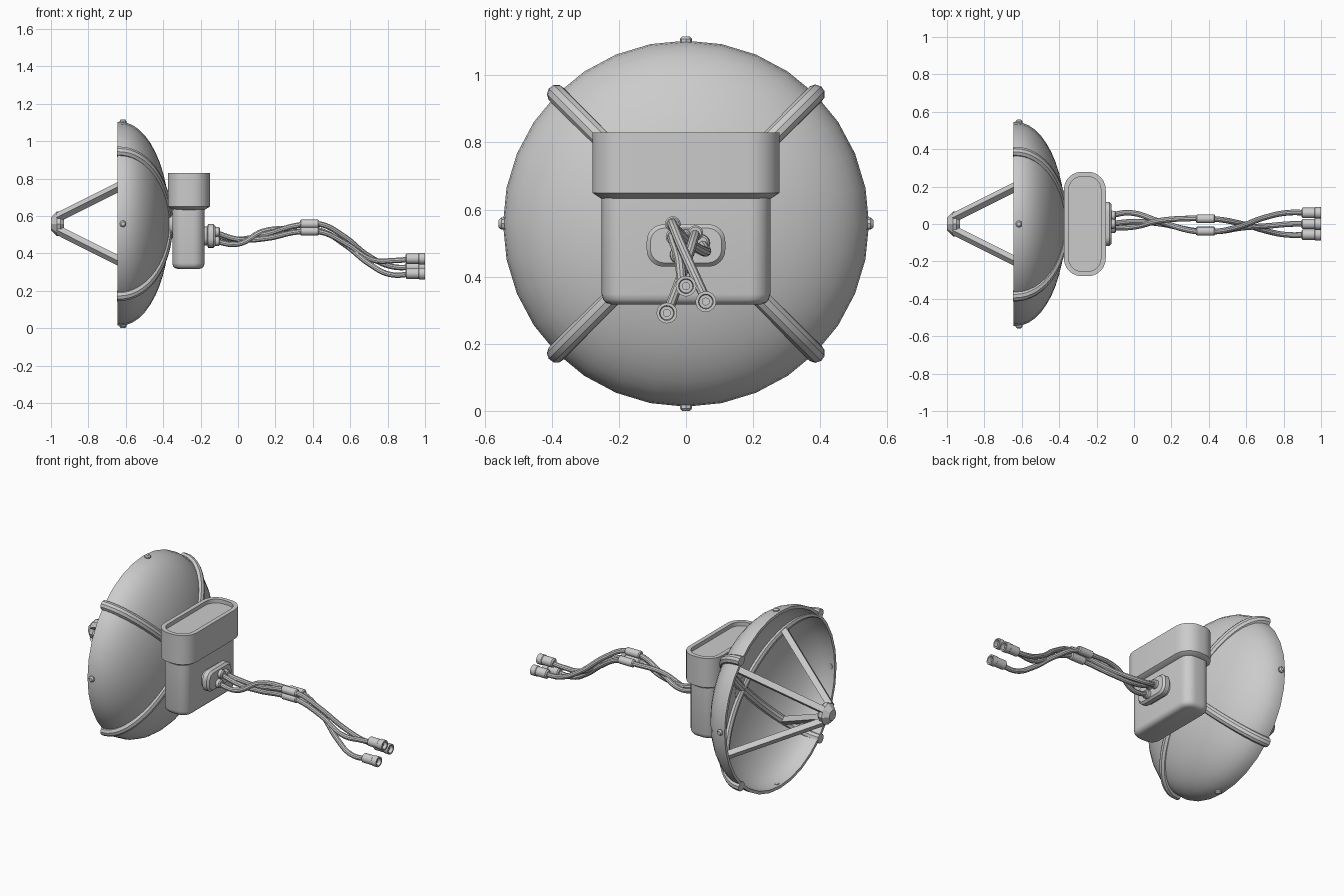
import bpy, bmesh
from math import sin, cos, pi, radians, sqrt
from mathutils import Vector

if "Cube" in bpy.data.objects:
    bpy.data.objects.remove(bpy.data.objects["Cube"])

CZ = 0.558  # height of the dish axis


def finish(ob, angle=35):
    bpy.ops.object.select_all(action='DESELECT')
    ob.select_set(True)
    bpy.context.view_layer.objects.active = ob
    bpy.ops.object.shade_smooth_by_angle(angle=radians(angle))
    return ob


def loft(name, rings, angle=35):
    """Skin a stack of point rings and cap both ends."""
    bm = bmesh.new()
    loops = [[bm.verts.new(p) for p in r] for r in rings]
    n = len(loops[0])
    for a, b in zip(loops, loops[1:]):
        for i in range(n):
            j = (i + 1) % n
            bm.faces.new((a[i], a[j], b[j], b[i]))
    bm.faces.new(loops[0])
    bm.faces.new(loops[-1])
    bmesh.ops.recalc_face_normals(bm, faces=bm.faces)
    me = bpy.data.meshes.new(name)
    bm.to_mesh(me)
    bm.free()
    ob = bpy.data.objects.new(name, me)
    bpy.context.collection.objects.link(ob)
    return finish(ob, angle)


def lathe(name, profile, y=0, z=CZ, n=24, angle=35):
    """Revolve (x, radius) points around an x-parallel axis."""
    return loft(name, [[(x, y + r * sin(2 * pi * i / n), z + r * cos(2 * pi * i / n))
                        for i in range(n)] for x, r in profile], angle)


def rounded_rect(hu, hv, r, seg=6):
    pts = []
    for k, (su, sv) in enumerate(((1, 1), (-1, 1), (-1, -1), (1, -1))):
        for i in range(seg + 1):
            a = (k + i / seg) * pi / 2
            pts.append((su * (hu - r) + r * cos(a), sv * (hv - r) + r * sin(a)))
    return pts


def upright_box(name, cx, layers):
    """Layers are (half x, half y, corner radius, z)."""
    return loft(name, [[(cx + u, v, z) for u, v in rounded_rect(hx, hy, r)]
                       for hx, hy, r, z in layers])


def side_plate(name, cz, layers):
    """Layers are (half y, half z, corner radius, x)."""
    return loft(name, [[(x, u, cz + v) for u, v in rounded_rect(hy, hz, r)]
                       for hy, hz, r, x in layers])


def tube(name, pts, radius, kind='BEZIER'):
    cu = bpy.data.curves.new(name, 'CURVE')
    cu.dimensions = '3D'
    cu.bevel_depth = radius
    cu.bevel_resolution = 3
    cu.resolution_u = 8
    cu.use_fill_caps = True
    sp = cu.splines.new(kind)
    if kind == 'BEZIER':
        sp.bezier_points.add(len(pts) - 1)
        for b, p in zip(sp.bezier_points, pts):
            b.co = p
            b.handle_left_type = b.handle_right_type = 'AUTO'
    else:
        sp.points.add(len(pts) - 1)
        for b, p in zip(sp.points, pts):
            b.co = (*p, 1)
    ob = bpy.data.objects.new(name, cu)
    bpy.context.collection.objects.link(ob)
    bpy.ops.object.select_all(action='DESELECT')
    ob.select_set(True)
    bpy.context.view_layer.objects.active = ob
    bpy.ops.object.convert(target='MESH')
    return finish(bpy.context.object)


# Dish: thin elliptical shell opening toward -x
N = 12
arc = [i / N * pi / 2 for i in range(N + 1)]
inner = [(-0.63 + 0.245 * cos(a), max(0.525 * sin(a), 0.002)) for a in arc]
outer = [(-0.63 + 0.265 * cos(a), max(0.545 * sin(a), 0.002)) for a in reversed(arc)]
lathe("dish", inner + [(-0.644, 0.527), (-0.644, 0.545)] + outer, n=32)

# Back ribs crossing behind the dish on both diagonals
for k, s in enumerate((1, -1)):
    pts = [(-0.648, -0.545 * sqrt(.5), CZ - s * 0.545 * sqrt(.5))]
    for i in range(33):
        a = -pi / 2 + pi * i / 32
        d = 0.545 * sin(a) * sqrt(.5)
        pts.append((-0.635 + 0.258 * cos(a), d, CZ + s * d))
    pts.append((-0.648, 0.545 * sqrt(.5), CZ + s * 0.545 * sqrt(.5)))
    tube(f"back_rib_{k}", pts, 0.029, 'POLY')

# Rim bolts on the four main directions
for k in range(4):
    d = Vector((0, cos(k * pi / 2), sin(k * pi / 2)))
    t = Vector((1, 0, 0)).cross(d)
    c = Vector((-0.615, 0, CZ))
    loft(f"rim_bolt_{k}", [[c + d * h + r * (Vector((cos(a), 0, 0)) + t * sin(a))
                            for a in [2 * pi * i / 8 for i in range(8)]]
                           for h, r in ((0.52, 0.018), (0.55, 0.018), (0.558, 0.011))])

# Feed horn and its four square struts
lathe("feed_horn", [(-1.0, 0.034), (-0.968, 0.066), (-0.948, 0.066), (-0.93, 0.05)], n=8, angle=20)
for k, (sy, sz) in enumerate(((1, 1), (1, -1), (-1, 1), (-1, -1))):
    a = Vector((-0.96, sy * 0.036, CZ + sz * 0.036))
    b = Vector((-0.465, sy * 0.284, CZ + sz * 0.284))
    side = Vector((0, -sy, sz)).normalized()
    up = (b - a).normalized().cross(side)
    loft(f"feed_strut_{k}", [[p + 0.018 * (u * side + v * up)
                              for u, v in ((1, 1), (-1, 1), (-1, -1), (1, -1))] for p in (a, b)])

# Mount joining dish and housing
lathe("dish_mount", [(-0.39, 0.075), (-0.33, 0.075)])

# Housing body with rounded bottom
upright_box("housing_body", -0.265, [
    (0.06, 0.222, 0.04, 0.317), (0.074, 0.238, 0.052, 0.322), (0.083, 0.247, 0.058, 0.333),
    (0.086, 0.251, 0.06, 0.348), (0.086, 0.251, 0.06, 0.66)])

# Wider housing head with a shallow recessed top
upright_box("housing_head", -0.263, [
    (0.086, 0.253, 0.07, 0.633), (0.112, 0.279, 0.095, 0.65), (0.112, 0.279, 0.095, 0.829),
    (0.086, 0.253, 0.07, 0.829), (0.086, 0.253, 0.07, 0.805)])

# Cable outlet plate
side_plate("outlet_plate", 0.493, [
    (0.1, 0.05, 0.04, -0.19), (0.1, 0.05, 0.04, -0.165), (0.117, 0.063, 0.05, -0.16),
    (0.117, 0.063, 0.05, -0.132), (0.106, 0.052, 0.042, -0.12)])

# Three twisted cables, each with socket, ferrule and end connector
cables = [
    [(-0.13, 0.0, 0.515), (0, 0.012, 0.475), (0.15, 0.0, 0.48), (0.32, -0.035, 0.515),
     (0.44, -0.04, 0.515), (0.58, -0.02, 0.45), (0.72, -0.01, 0.365), (0.84, 0.0, 0.362), (0.95, 0.0, 0.372)],
    [(-0.13, 0.045, 0.50), (-0.02, 0.06, 0.475), (0.14, 0.012, 0.50), (0.32, -0.038, 0.55),
     (0.44, -0.04, 0.556), (0.56, -0.015, 0.495), (0.7, 0.035, 0.385), (0.82, 0.06, 0.33), (0.95, 0.059, 0.326)],
    [(-0.13, -0.022, 0.465), (0, -0.015, 0.45), (0.14, 0.018, 0.52), (0.32, 0.03, 0.53),
     (0.44, 0.026, 0.522), (0.58, 0.0, 0.44), (0.7, -0.035, 0.345), (0.81, -0.057, 0.288), (0.95, -0.057, 0.292)],
]
for k, path in enumerate(cables):
    tube(f"cable_{k}", path, 0.015)
    _, y, z = path[0]
    lathe(f"cable_socket_{k}", [(-0.13, 0.027), (-0.102, 0.025), (-0.096, 0.019)], y, z, 16)
    m = (Vector(path[3]) + Vector(path[4])) / 2
    lathe(f"cable_ferrule_{k}", [(0.332, 0.018), (0.338, 0.023), (0.428, 0.023), (0.434, 0.018)],
          m.y, m.z + 0.004, 16)
    _, y, z = path[-1]
    lathe(f"connector_{k}", [(0.895, 0.02), (0.902, 0.028), (0.965, 0.028), (0.968, 0.031),
                             (1.0, 0.031), (1.0, 0.022), (0.965, 0.02)], y, z, 16)
    lathe(f"connector_pin_{k}", [(0.96, 0.012), (0.985, 0.012)], y, z, 12)
